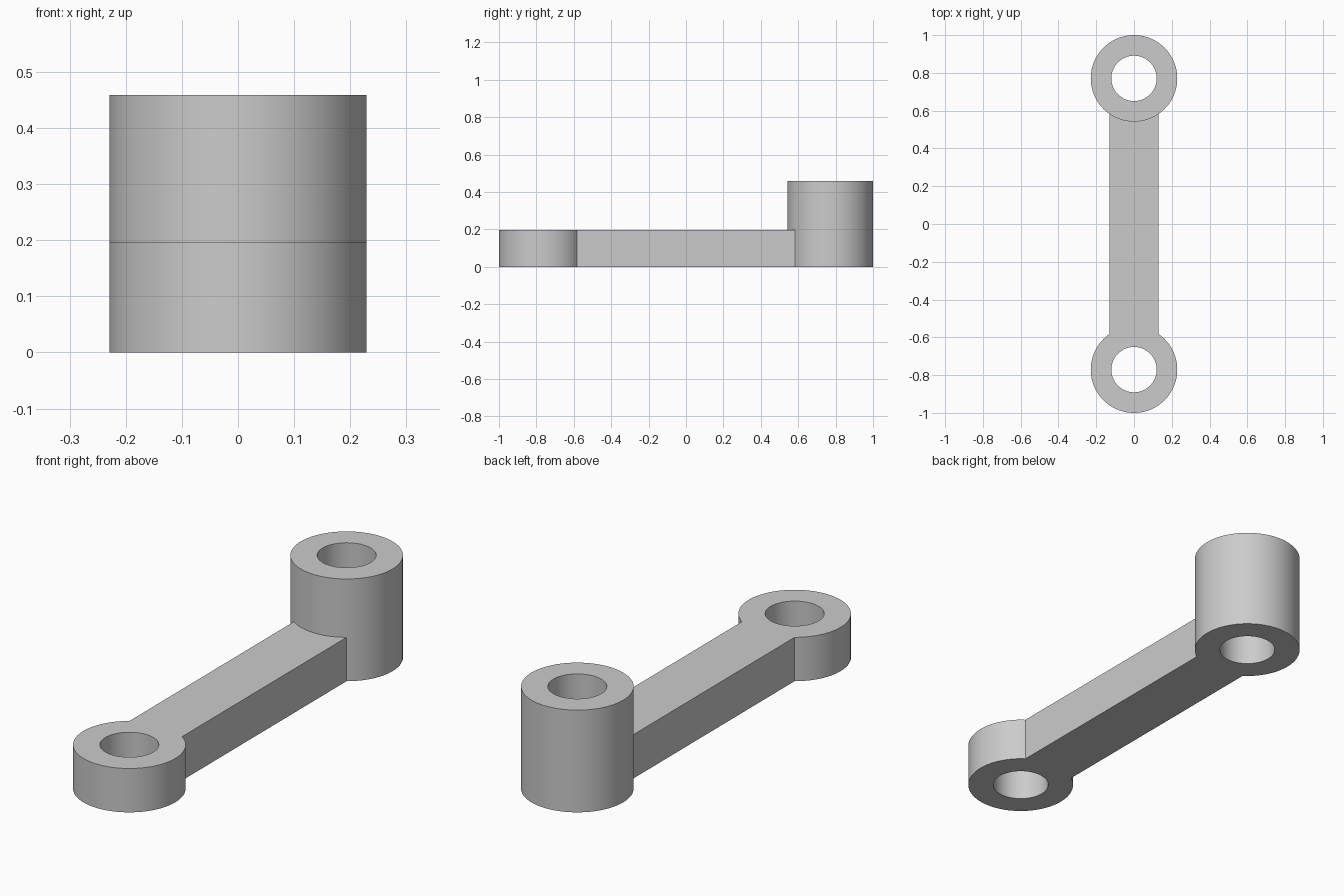
import bpy
import math

cube = bpy.data.objects.get("Cube")
if cube:
    bpy.data.objects.remove(cube, do_unlink=True)

PIVOT_Y = 0.771
OUTER_R, HOLE_R = 0.229, 0.12
ARM_W, ARM_H, BOSS_H = 0.262, 0.197, 0.459
SIDES = 96

grey = bpy.data.materials.new("plain grey")
grey.use_nodes = True
colour = (0.6, 0.6, 0.6, 1)
grey.diffuse_color = colour
grey.node_tree.nodes["Principled BSDF"].inputs["Base Color"].default_value = colour


def cylinder(name, radius, y, z0, z1):
    bpy.ops.mesh.primitive_cylinder_add(
        vertices=SIDES, radius=radius, depth=z1 - z0, location=(0, y, (z0 + z1) / 2))
    obj = bpy.context.object
    obj.name = name
    return obj


def combine(target, tool, operation):
    mod = target.modifiers.new(operation.lower(), 'BOOLEAN')
    mod.operation = operation
    mod.solver = 'EXACT'
    mod.object = tool
    bpy.context.view_layer.objects.active = target
    bpy.ops.object.modifier_apply(modifier=mod.name)
    bpy.data.objects.remove(tool, do_unlink=True)


# Flat bar between the two pivots
bpy.ops.mesh.primitive_cube_add(size=1, location=(0, 0, ARM_H / 2))
arm = bpy.context.object
arm.name = "link_arm"
arm.scale = (ARM_W, 2 * PIVOT_Y, ARM_H)
bpy.ops.object.transform_apply(location=True, scale=True)

# Low eye at the front, tall boss at the back
combine(arm, cylinder("front_eye", OUTER_R, -PIVOT_Y, 0, ARM_H), 'UNION')
combine(arm, cylinder("rear_boss", OUTER_R, PIVOT_Y, 0, BOSS_H), 'UNION')

# Through holes
for y in (-PIVOT_Y, PIVOT_Y):
    combine(arm, cylinder("hole_cutter", HOLE_R, y, -0.1, BOSS_H + 0.1), 'DIFFERENCE')

arm.data.materials.clear()
arm.data.materials.append(grey)
for face in arm.data.polygons:
    face.material_index = 0

bpy.ops.object.select_all(action='DESELECT')
arm.select_set(True)
bpy.context.view_layer.objects.active = arm
bpy.ops.object.shade_smooth_by_angle(angle=math.radians(30))
